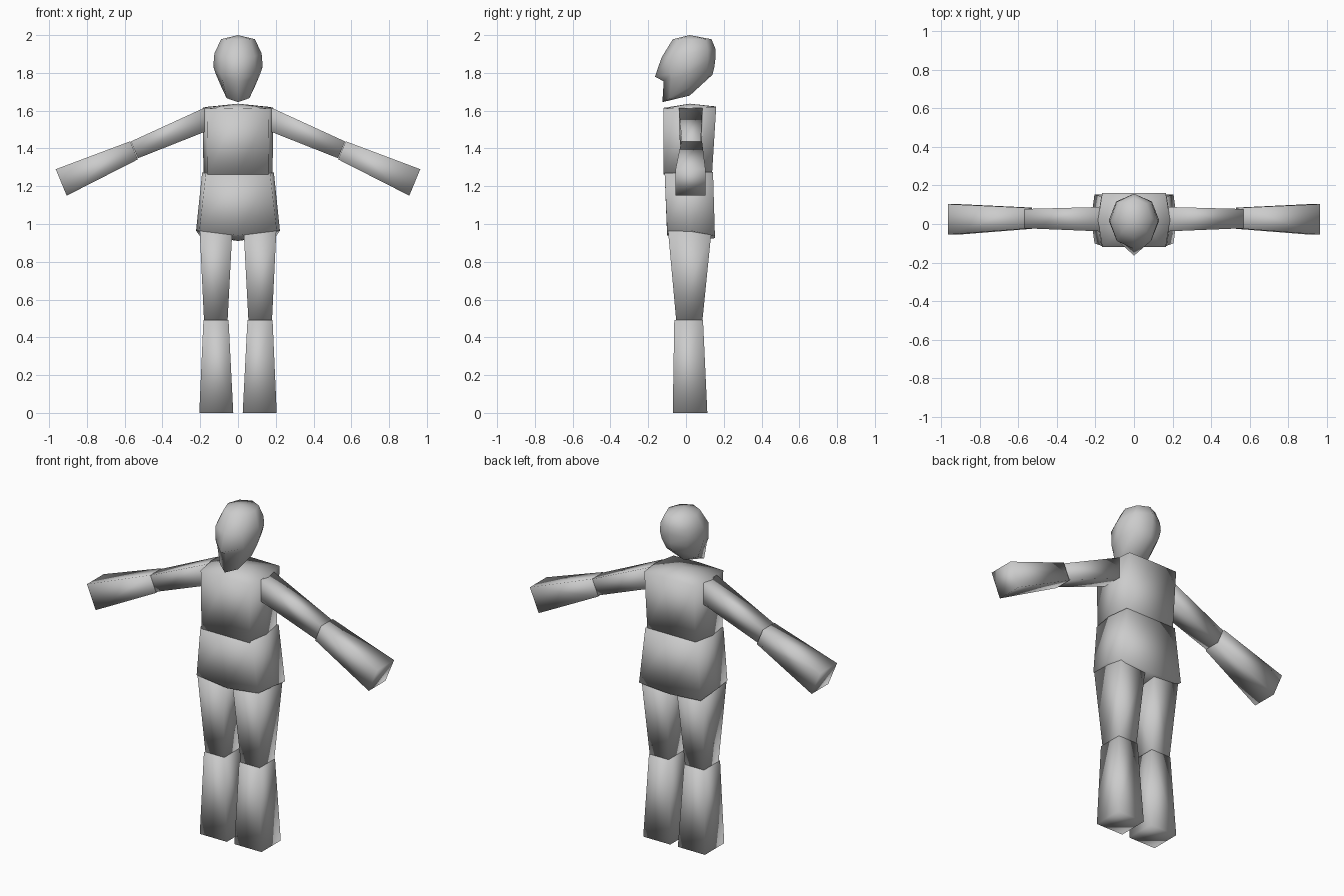
import bpy, math
from mathutils import Vector

if "Cube" in bpy.data.objects:
    bpy.data.objects.remove(bpy.data.objects["Cube"])

grey = bpy.data.materials.new("plain grey")
grey.diffuse_color = (0.6, 0.6, 0.6, 1)
grey.use_nodes = True
grey.node_tree.nodes["Principled BSDF"].inputs["Base Color"].default_value = grey.diffuse_color


def loft(name, rings, low=None, high=None):
    """Skin a stack of equal rings (bottom to top); ends are fans or flat caps."""
    verts = [p for r in rings for p in r]
    n = len(rings[0])
    faces = []
    for k in range(len(rings) - 1):
        a, b = k * n, (k + 1) * n
        faces += [(a + i, a + (i + 1) % n, b + (i + 1) % n, b + i) for i in range(n)]
    top = (len(rings) - 1) * n
    if low:
        c = len(verts)
        verts.append(low)
        faces += [((i + 1) % n, i, c) for i in range(n)]
    else:
        faces.append(tuple(reversed(range(n))))
    if high:
        c = len(verts)
        verts.append(high)
        faces += [(top + i, top + (i + 1) % n, c) for i in range(n)]
    else:
        faces.append(tuple(range(top, top + n)))
    me = bpy.data.meshes.new(name)
    me.from_pydata(verts, [], faces)
    me.materials.append(grey)
    for p in me.polygons:
        p.use_smooth = True
    ob = bpy.data.objects.new(name, me)
    bpy.context.collection.objects.link(ob)
    return ob


def mirrored(ob):
    ob.modifiers.new("mirror", 'MIRROR').use_mirror_merge = False
    return ob


def trunk_ring(corner, side, yf, yb, zf, zs, zb, zmf, zmb):
    """Eight-point trunk section, counter-clockwise from the front middle."""
    right = [(corner, yf, zf), (side, (yf + yb) / 2, zs), (corner, yb, zb)]
    left = [(-x, y, z) for x, y, z in reversed(right)]
    return [(0, yf, zmf)] + right + [(0, yb, zmb)] + left


# chest with a slightly peaked top
loft("chest", [
    trunk_ring(0.16, 0.183, -0.118, 0.138, 1.262, 1.265, 1.268, 1.262, 1.268),
    trunk_ring(0.165, 0.187, -0.118, 0.16, 1.61, 1.615, 1.62, 1.615, 1.622),
], low=(0, 0.02, 1.265), high=(0, 0.02, 1.637))

# hips with lowered crotch
loft("hips", [
    trunk_ring(0.205, 0.222, -0.1, 0.153, 0.965, 0.965, 0.94, 0.94, 0.925),
    trunk_ring(0.17, 0.19, -0.113, 0.143, 1.27, 1.272, 1.275, 1.27, 1.275),
], low=(0, 0.02, 0.91), high=(0, 0.02, 1.275))


# legs: four-sided tapered blocks
def leg_ring(x0, x1, y0, y1, z):
    return [(x0, y0, z), (x1, y0, z), (x1, y1, z), (x0, y1, z)]


mirrored(loft("thigh", [leg_ring(0.055, 0.18, -0.052, 0.087, 0.49),
                        leg_ring(0.03, 0.203, -0.095, 0.135, 0.965)]))
mirrored(loft("shin", [leg_ring(0.025, 0.205, -0.07, 0.113, 0.0),
                       leg_ring(0.05, 0.183, -0.062, 0.09, 0.492)]))


# arms: four-sided blocks given by upper and lower edge at each end
def arm_ring(top, bottom, y0, y1):
    (xt, zt), (xb, zb) = top, bottom
    return [(xb, y0, zb), (xb, y1, zb), (xt, y1, zt), (xt, y0, zt)]


mirrored(loft("upper_arm", [arm_ring((0.178, 1.615), (0.178, 1.487), -0.038, 0.088),
                            arm_ring((0.567, 1.437), (0.53, 1.348), -0.022, 0.078)]))
mirrored(loft("forearm", [arm_ring((0.57, 1.438), (0.53, 1.342), -0.025, 0.085),
                          arm_ring((0.965, 1.29), (0.907, 1.15), -0.055, 0.103)]))


# head: tilted eight-sided rings with a nose point
def head_ring(half, yf, zf, yb, zb, nose=0.0):
    ring = []
    for i in range(8):
        a = math.pi * i / 4
        f = (1 - math.cos(a)) / 2
        ring.append((half * math.sin(a), yf + (yb - yf) * f - (nose if i == 0 else 0),
                     zf + (zb - zf) * f))
    return ring


loft("head", [
    head_ring(0.085, -0.125, 1.645, 0.14, 1.79),
    head_ring(0.117, -0.118, 1.755, 0.15, 1.83),
    head_ring(0.131, -0.12, 1.78, 0.157, 1.885, nose=0.044),
    head_ring(0.125, -0.13, 1.88, 0.157, 1.925),
    head_ring(0.09, -0.07, 1.978, 0.135, 1.978),
], low=(0, 0.02, 1.68), high=(0, 0.02, 2.0))
